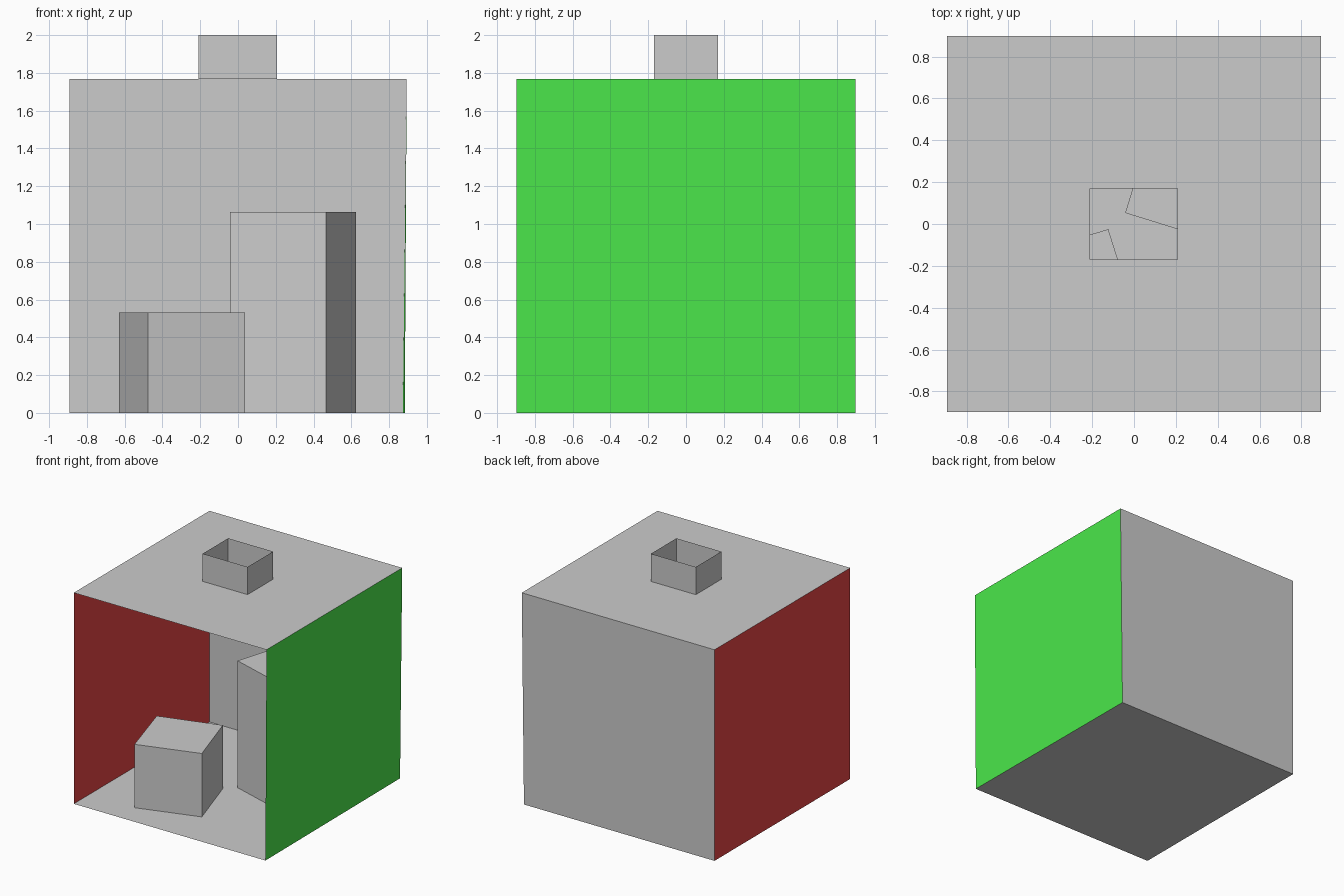
import bpy

if "Cube" in bpy.data.objects:
    bpy.data.objects.remove(bpy.data.objects["Cube"])

X, Y, H, TOP = 0.893, 0.898, 1.768, 2.0   # room half-width, half-depth, ceiling, shaft top
XF, XB = 0.883, 0.873                     # right wall leans: floor x at front / back


def build(name, verts, faces, color=None):
    mesh = bpy.data.meshes.new(name)
    mesh.from_pydata(verts, [], faces)
    obj = bpy.data.objects.new(name, mesh)
    bpy.context.collection.objects.link(obj)
    if color:
        mat = bpy.data.materials.new(name + "_paint")
        mat.diffuse_color = (*color, 1)
        mat.use_nodes = True
        mat.node_tree.nodes["Principled BSDF"].inputs["Base Color"].default_value = mat.diffuse_color
        mesh.materials.append(mat)
    return obj


def sheet(name, verts, color=None):
    return build(name, verts, [tuple(range(len(verts)))], color)


def at(loop, z):
    return [(x, y, z) for x, y in loop]


def band(n=4):
    # quads joining two loops of n points
    return [(i, (i + 1) % n, n + (i + 1) % n, n + i) for i in range(n)]


def block(name, base, height):
    # upright block standing on the floor, open underneath
    return build(name, at(base, 0) + at(base, height), band() + [(4, 5, 6, 7)])


# room shell, front left open
sheet("floor", [(-X, -Y, 0), (XF, -Y, 0), (XB, Y, 0), (-X, Y, 0)])
sheet("back_wall", [(-X, Y, 0), (XB, Y, 0), (X, Y, H), (-X, Y, H)])
sheet("left_wall", [(-X, Y, 0), (-X, -Y, 0), (-X, -Y, H), (-X, Y, H)], (0.8, 0.06, 0.06))
sheet("right_wall", [(XF, -Y, 0), (XB, Y, 0), (X, Y, H), (X, -Y, H)], (0.07, 0.8, 0.07))

# ceiling with a rectangular opening, and the open shaft above it
outer = [(-X, -Y), (X, -Y), (X, Y), (-X, Y)]
hole = [(-0.209, -0.169), (0.207, -0.169), (0.207, 0.169), (-0.209, 0.169)]
build("ceiling", at(outer, H) + at(hole, H), band())
build("light_shaft", at(hole, H) + at(hole, TOP), band())

# two rotated blocks on the floor
block("short_block", [(-0.476, -0.691), (0.038, -0.533), (-0.123, -0.025), (-0.63, -0.176)], 0.531)
block("tall_block", [(0.466, -0.105), (0.624, 0.407), (0.115, 0.567), (-0.042, 0.053)], 1.063)
